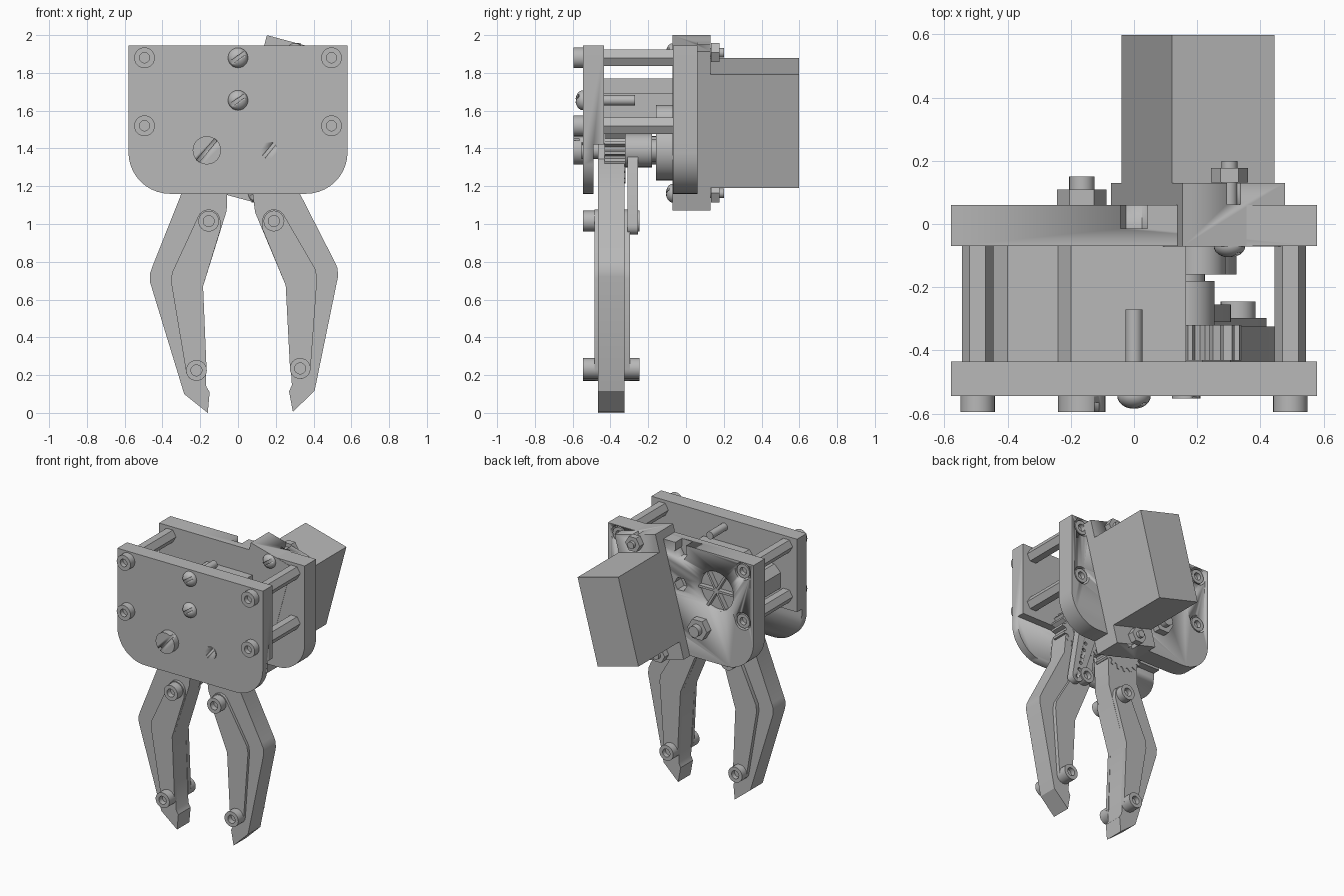
import bpy, bmesh, math
from mathutils import Matrix

if "Cube" in bpy.data.objects:
    bpy.data.objects.remove(bpy.data.objects["Cube"])

grey = bpy.data.materials.new("plain_grey")
grey.use_nodes = True
grey.diffuse_color = (0.48, 0.48, 0.48, 1)
grey.node_tree.nodes["Principled BSDF"].inputs["Base Color"].default_value = grey.diffuse_color


def finish(name, bm):
    bmesh.ops.recalc_face_normals(bm, faces=bm.faces)
    mesh = bpy.data.meshes.new(name)
    bm.to_mesh(mesh)
    bm.free()
    mesh.materials.append(grey)
    ob = bpy.data.objects.new(name, mesh)
    bpy.context.collection.objects.link(ob)
    bpy.ops.object.select_all(action='DESELECT')
    ob.select_set(True)
    bpy.context.view_layer.objects.active = ob
    bpy.ops.object.shade_smooth_by_angle(angle=math.radians(32))
    return ob


def prism(name, pts, y0, y1, recess=0):
    """Extrude an x-z outline along y; recess sinks a socket into the y0 end."""
    bm = bmesh.new()
    cap = bm.faces.new([bm.verts.new((x, y0, z)) for x, z in pts])
    out = bmesh.ops.extrude_face_region(bm, geom=[cap], use_keep_orig=True)
    for v in out["geom"]:
        if isinstance(v, bmesh.types.BMVert):
            v.co.y = y1
    bmesh.ops.recalc_face_normals(bm, faces=bm.faces)
    if recess:
        bmesh.ops.inset_region(bm, faces=[cap], thickness=recess)
        hole = bmesh.ops.extrude_face_region(bm, geom=[cap])
        bmesh.ops.delete(bm, geom=[cap], context='FACES_ONLY') if cap.is_valid else None
        verts = [v for v in hole["geom"] if isinstance(v, bmesh.types.BMVert)]
        bmesh.ops.translate(bm, verts=verts, vec=(0, 0.6 * (y1 - y0), 0))
    return finish(name, bm)


def arc(x, z, r, a0=0, a1=360, n=24):
    full = a1 - a0 == 360
    steps = n if full else n + 1
    return [(x + r * math.cos(math.radians(a0 + (a1 - a0) * i / n)),
             z + r * math.sin(math.radians(a0 + (a1 - a0) * i / n))) for i in range(steps)]


def cyl(name, x, z, r, y0, y1, n=24, recess=0):
    return prism(name, arc(x, z, r, n=n), y0, y1, recess)


def rect(x0, x1, z0, z1):
    return [(x0, z0), (x1, z0), (x1, z1), (x0, z1)]


def turned(pts, cx, cz, angle):
    c, s = math.cos(angle), math.sin(angle)
    return [(cx + x * c - z * s, cz + x * s + z * c) for x, z in pts]


def cut(ob, cutter):
    cutter.hide_render = True
    mod = ob.modifiers.new("cut", 'BOOLEAN')
    mod.operation, mod.solver, mod.object = 'DIFFERENCE', 'EXACT', cutter
    bpy.context.view_layer.objects.active = ob
    bpy.ops.object.modifier_apply(modifier=mod.name)
    bpy.data.objects.remove(cutter)


def slot(ob, x, z, r, y0, y1, angle):
    cut(ob, prism("slot_cutter", turned(rect(-r, r, -0.009, 0.009), x, z, angle), y0, y1))


def dome(name, x, z, r, y, depth):
    """Round screw head bulging towards the front from y."""
    bm = bmesh.new()
    bmesh.ops.create_uvsphere(bm, u_segments=24, v_segments=12, radius=r)
    bmesh.ops.scale(bm, verts=bm.verts, vec=(1, depth / r, 1))
    bmesh.ops.translate(bm, verts=bm.verts, vec=(x, y, z))
    ob = finish(name, bm)
    slot(ob, x, z, 0.08, y - 0.1, y - depth * 0.55, math.radians(35))
    return ob


# Two plates with rounded lower corners
PIV, PZ = 0.165, 1.39
outline = (arc(-0.36, 1.38, 0.22, 180, 270, 10) + arc(0.36, 1.38, 0.22, 270, 360, 10)
           + [(0.58, 1.945), (-0.58, 1.945)])
front_plate = prism("front_plate", outline, -0.545, -0.435)
cut(front_plate, prism("recess_cutter", rect(-0.7, 0.7, 1.0, 1.42), -0.49, -0.3))
back_plate = prism("back_plate", outline, -0.07, 0.06)

# Spoked round window, nut pockets and counterbores in the back plate
WX, WZ = -0.28, 1.68
cut(back_plate, cyl("window_cutter", WX, WZ, 0.14, 0.025, 0.2, 32))
for k in range(3):
    bar = rect(-0.138, 0.138, -0.008, 0.008)
    prism("window_spoke", turned(bar, WX, WZ, k * math.pi / 3), 0.02, 0.058)
for z in (1.88, 1.655):
    cut(back_plate, cyl("pocket_cutter", 0, z, 0.05, -0.015, 0.2, 6))
cut(back_plate, prism("notch_cutter", rect(-0.043, 0.043, 1.88, 2.1), -0.015, 0.2))

# Hex posts with socket screws at both ends
for x in (-0.495, 0.495):
    for z in (1.88, 1.52):
        cyl("hex_post", x, z, 0.05, -0.436, -0.069, 6)
        cyl("post_screw_front", x, z, 0.055, -0.595, -0.54, recess=0.028)
        cut(back_plate, cyl("bore_cutter", x, z, 0.062, 0.01, 0.2))
        cyl("post_screw_back", x, z, 0.05, 0.056, 0.005, recess=0.024)

# Middle screws through the front plate
for z in (1.88, 1.655):
    dome("middle_screw_head", 0, z, 0.053, -0.545, 0.04)
    cyl("middle_screw_shaft", 0, z, 0.027, -0.5, -0.27)

# Block between the plates
prism("inner_block", [(-0.45, 1.56), (-0.06, 1.56), (-0.06, 1.69), (0.165, 1.69), (0.165, 1.77),
                      (-0.2, 1.77), (-0.24, 1.72), (-0.4, 1.72), (-0.45, 1.67)], -0.436, -0.069)

# Pivot bolt, bushing and nut
bolt = cyl("pivot_bolt_head", -PIV, PZ, 0.075, -0.595, -0.54)
slot(bolt, -PIV, PZ, 0.1, -0.7, -0.565, math.radians(50))
cyl("pivot_bolt_shaft", -PIV, PZ, 0.04, -0.54, 0.15)
cyl("pivot_bushing", -PIV, PZ, 0.075, -0.33, -0.069)
cyl("pivot_nut", -PIV, PZ, 0.078, 0.055, 0.11, 6)
pin = cyl("small_pivot_screw", PIV, PZ, 0.045, -0.552, -0.45)
slot(pin, PIV, PZ, 0.06, -0.6, -0.547, math.radians(50))

# Fingers: outlines for the left-hand side of the front, mirrored and swung for the other
body = [(-0.30, 1.16), (-0.455, 0.77), (-0.467, 0.735), (-0.465, 0.69), (-0.285, 0.10),
        (-0.16, 0.0), (-0.15, 0.11), (-0.168, 0.14), (-0.185, 0.67), (-0.06, 1.07),
        (-0.05, 1.35), (-0.11, 1.415), (-0.22, 1.415), (-0.30, 1.33)]
strip = ([(-0.35, 0.74), (-0.354, 0.69)] + arc(-0.22, 0.225, 0.055, 190, 350, 8)
         + [(-0.185, 0.67), (-0.09, 0.98)] + arc(-0.155, 1.015, 0.062, 0, 160, 8))
teeth = 20
gear = []
for i in range(teeth):
    for off, r in ((0, 0.148), (0.25, 0.148), (0.42, 0.175), (0.68, 0.175), (0.92, 0.148)):
        a = 2 * math.pi * (i + off) / teeth
        gear.append((-PIV + r * math.cos(a), PZ + r * math.sin(a)))


def swing(pts):
    """Mirror onto the +x side and open about that side's pivot."""
    return turned([(-x - PIV, z - PZ) for x, z in pts], PIV, PZ, 0.094)


for side, place in (("right", lambda p: p), ("left", swing)):
    prism(side + "_finger", place(body), -0.465, -0.325)
    prism(side + "_finger_front_strip", place(strip), -0.485, -0.46)
    prism(side + "_finger_back_strip", place(strip), -0.33, -0.297)
    prism(side + "_gear", place(gear), -0.432, -0.32)
    for spot in ((-0.155, 1.015), (-0.22, 0.225)):
        (x, z), = place([spot])
        cyl(side + "_finger_screw_front", x, z, 0.055, -0.545, -0.48, recess=0.026)
        cyl(side + "_finger_screw_back", x, z, 0.055, -0.245, -0.30, recess=0.026)

# Servo, tilted sideways
SX, SZ, TILT = 0.2025, 1.535, math.radians(-15)


def servo_part(name, u0, u1, v0, v1, y0, y1):
    return prism(name, turned(rect(u0, u1, v0, v1), SX, SZ, TILT), y0, y1)


servo_part("servo_body", -0.168, 0.168, -0.311, 0.311, 0.1, 0.598)
mount = servo_part("servo_mount", -0.168, 0.168, -0.436, 0.436, -0.072, 0.13)
for end in (-1, 1):
    lo, hi = sorted((end * 0.385, end * 0.5))
    cut(mount, servo_part("ear_slot_cutter", -0.022, 0.022, lo, hi, 0.062, 0.3))
    (x, z), = turned([(0, end * 0.385)], SX, SZ, TILT)
    dome("servo_screw_head", x, z, 0.05, -0.07, 0.036)
    cyl("servo_screw_shaft", x, z, 0.025, 0.03, 0.2)
    cyl("servo_nut", x, z, 0.058, 0.132, 0.178, 6)

# Servo gearcase, hub and drive arm with its row of holes
cyl("servo_gearcase", PIV, PZ, 0.16, -0.16, -0.06, 32)
cyl("servo_small_gearcase", 0.21, 1.55, 0.08, -0.16, -0.06)
cyl("servo_shaft", PIV, PZ, 0.06, -0.2, -0.15)
cyl("horn_hub", PIV, PZ, 0.09, -0.325, -0.18)
aim = math.atan2(-0.405, 0.1)
arm_pts = arc(0, 0, 0.075, 90, 270, 8) + arc(0.417, 0, 0.042, -90, 90, 8)
arm = prism("drive_arm", turned(arm_pts, PIV, PZ, aim), -0.31, -0.255)
for i in range(6):
    (x, z), = turned([(0.14 + 0.055 * i, 0)], PIV, PZ, aim)
    cut(arm, cyl("hole_cutter", x, z, 0.013, -0.4, -0.2, 10))
